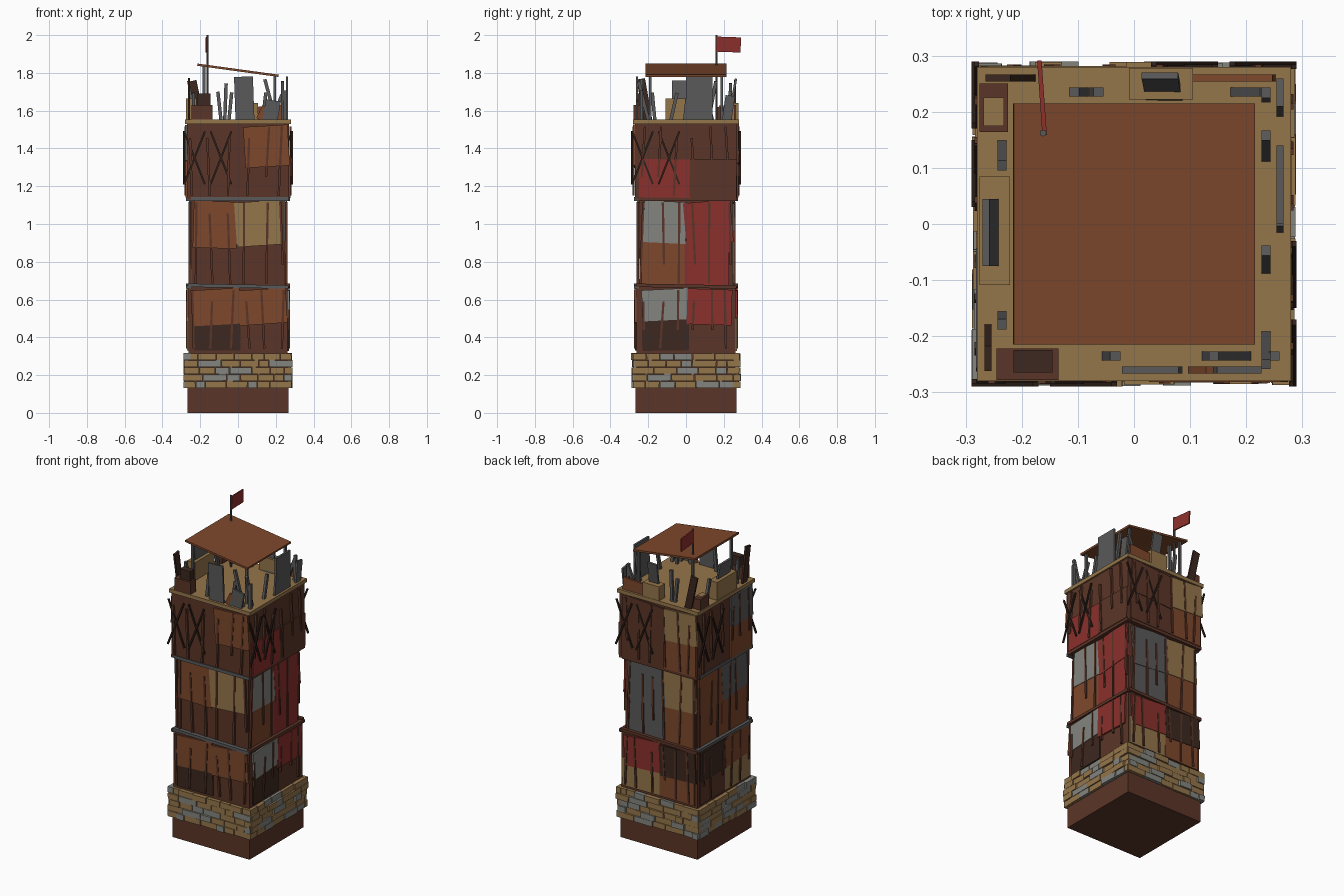
import bpy, random
from math import radians, degrees, pi, atan2, hypot
from mathutils import Matrix

if "Cube" in bpy.data.objects:
    bpy.data.objects.remove(bpy.data.objects["Cube"])

random.seed(4)
R = random.uniform
COL = {"brown": (0.105, 0.036, 0.021), "dark": (0.045, 0.021, 0.014), "rust": (0.21, 0.064, 0.025),
       "red": (0.26, 0.03, 0.025), "tan": (0.30, 0.18, 0.07), "grey": (0.10, 0.10, 0.10),
       "pale": (0.23, 0.23, 0.21), "black": (0.03, 0.016, 0.011)}
MATS = {}
for n, c in COL.items():
    MATS[n] = bpy.data.materials.new(n)
    MATS[n].diffuse_color = (*c, 1)
bpy.ops.mesh.primitive_cube_add(size=1)
cube = bpy.context.object
CUBE = cube.data.copy()
bpy.data.objects.remove(cube)


def block(name, col, mat, size):
    """Cube scaled to size and placed by a matrix."""
    me = CUBE.copy()
    me.transform(mat @ Matrix.Diagonal((*size, 1)))
    me.materials.append(MATS[col])
    ob = bpy.data.objects.new(name, me)
    bpy.context.collection.objects.link(ob)
    return ob


def box(name, col, half, z0, z1, x=0, y=0, half_y=None):
    m = Matrix.Translation((x, y, (z0 + z1) / 2))
    return block(name, col, m, (2 * half, 2 * (half_y or half), z1 - z0))


def on_side(k, name, col, u0, u1, z0, z1, d, thick=0.012, tilt=0, lean=0):
    """Board on side k (0 front, 1 right, 2 back, 3 left), d from the axis to its centre."""
    m = (Matrix.Rotation(k * pi / 2, 4, 'Z') @ Matrix.Translation(((u0 + u1) / 2, -d, (z0 + z1) / 2))
         @ Matrix.Rotation(radians(tilt), 4, 'Y') @ Matrix.Rotation(radians(lean), 4, 'X'))
    return block(name, col, m, (u1 - u0, thick, z1 - z0))


def stick(k, name, col, ua, za, ub, zb, d, w=0.012, thick=0.01):
    """Bar on side k from (ua, za) to (ub, zb)."""
    ln, cu, cz = hypot(ub - ua, zb - za), (ua + ub) / 2, (za + zb) / 2
    return on_side(k, name, col, cu - w / 2, cu + w / 2, cz - ln / 2, cz + ln / 2, d, thick,
                   degrees(atan2(ub - ua, zb - za)))


# Tower body: storeys as (bottom, top, half width), upper first
STOREYS = [(1.13, 1.535, .27), (.665, 1.135, .247), (.13, .67, .262)]
for (z0, z1, half), name in zip(STOREYS, ("upper", "middle", "lower")):
    box(name + "_storey", "brown", half, z0, z1)
box("foundation", "brown", .267, 0, .14)
box("platform", "tan", .28, 1.53, 1.553)

# Brick courses
for k in range(4):
    for row in range(5):
        u = -.285 + R(0, .015)
        while u < .28:
            end = min(u + R(.05, .13), .285)
            if end > .255:
                end = .285
            z = .132 + row * .037
            on_side(k, "brick", random.choice(["tan", "tan", "pale"]), u, end - .003, z, z + .035,
                    .27, R(.015, .04), R(-1.5, 1.5))
            u = end

# Patchwork walls: per side and storey, colours of top-left, top-right, low-left, low-right
KEY = dict(b="brown", d="dark", r="rust", e="red", t="tan", g="grey", p="pale")
PATCHES = [".r.. rt.. rrd.", "..eb pere ped.", "btbr gtgr edtr", ".g.r rgrr drbt"]
for k, side in enumerate(PATCHES):
    for (z0, z1, face), cells in zip(STOREYS, side.split()):
        z0 = max(z0, .32)
        zm, um = z0 + (z1 - z0) * .5, R(-.02, .05)
        for i, c in enumerate(cells):
            if c == ".":
                continue
            left, top = i % 2 == 0, i < 2
            u0, u1 = (-face + R(.005, .03), um + .01) if left else (um, face - R(0, .02))
            a, b = (zm - R(0, .03), z1 - .015) if top else (z0 + .01, zm + .01)
            on_side(k, "wall_patch", KEY[c], u0, u1, a, b,
                    face + .002 + .003 * (top + (not left) * .4), .010, R(-5, 5) if top else R(-1, 1))

# Thin vertical battens, crossed braces under the platform, ledges between storeys
for k in range(4):
    for z0, z1, face in STOREYS:
        for i in range(6):
            u = -.225 + i * .09 + R(-.02, .02)
            stick(k, "batten", "brown", u, max(z0, .32) + random.choice([.02, .02, .12]),
                  u + R(-.018, .018), z1 - random.choice([.02, .02, .08]), face + .008, .012, .012)
    for c in (-.23, -.09):
        for s in (-1, 1):
            stick(k, "cross_brace", "black", c - .055 * s, 1.21, c + .055 * s, 1.49,
                  .283 + .003 * s, .01, .008)
    ledge = "grey" if k in (0, 3) else "brown"
    on_side(k, "lower_ledge", ledge, -.265, .268, .662, .68, .262, .025, 1)
    on_side(k, "upper_ledge", ledge, -.25, .268, 1.122, 1.142, .262, .025)

# Barricade crates around the platform edge
F = 1.55
box("corner_crate", "brown", .055, F, 1.63, -.19, -.25, .028)
box("corner_crate_top", "dark", .035, 1.63, 1.69, -.18, -.245, .02)
box("left_crate", "tan", .027, F, 1.665, -.248, -.012, .097)
box("back_left_crate", "brown", .025, F, 1.62, -.25, .207, .043)
box("back_left_crate_lid", "tan", .018, 1.61, 1.628, -.25, .2, .025)
box("back_crate", "tan", .057, F, 1.64, .048, .25, .028)

# Barricade plates: side, colour, centre, width, top, tilt
for k, c, u, w, top, tilt in [
        (0, "grey", .033, .1, 1.78, -2), (0, "grey", .178, .08, 1.655, 10), (0, "rust", .14, .06, 1.62, 25),
        (1, "grey", .07, .14, 1.78, 0), (1, "grey", .225, .05, 1.68, 8), (1, "grey", .02, .06, 1.66, 6),
        (2, "rust", -.17, .16, 1.625, 4), (2, "grey", -.05, .065, 1.77, 2), (2, "dark", .22, .045, 1.76, 12),
        (3, "grey", .015, .12, 1.76, 0), (3, "dark", .22, .045, 1.77, 10)]:
    lean = 10 if c == "grey" and k > 1 else 0
    on_side(k, "barricade_plate", c, u - w / 2, u + w / 2, F - .005, top, .26 - lean * .0015, .012, tilt, lean)

# Leaning slats, by the position of their feet on each side
for k, feet in enumerate([(-.048, .13, .2, .25), (-.2, -.08, .12, .225), (-.18, .07, .09), (-.14, .165)]):
    for u in feet:
        stick(k, "slat", "grey", u, F, max(-.25, min(.25, u + R(-.06, .06))), R(1.68, 1.77),
              .235, .018, .016)

# Sloping roof on four posts
roof = Matrix.Translation((0, 0, 1.814)) @ Matrix.Rotation(radians(7.8), 4, 'Y')
block("roof", "rust", roof, (.434, .43, .012))
for x in (-.18, .195):
    for y in (-.19, .19):
        box("roof_post", "grey", .007, F, 1.812 - x * .137, x, y)

# Flagpole and slanting flag
bpy.ops.mesh.primitive_cylinder_add(vertices=8, radius=.006, depth=.45, location=(-.162, .162, 1.775))
pole = bpy.context.object
pole.name = "flagpole"
pole.data.materials.append(MATS["grey"])
flag = (Matrix.Translation((-.164, .225, 1.95)) @ Matrix.Rotation(radians(4), 4, 'Z')
        @ Matrix.Rotation(radians(-2), 4, 'X'))
block("flag", "red", flag, (.008, .13, .08))

for m in bpy.data.materials:
    if m.users and not m.is_grease_pencil:
        m.use_nodes = True
        m.node_tree.nodes["Principled BSDF"].inputs["Base Color"].default_value = m.diffuse_color
